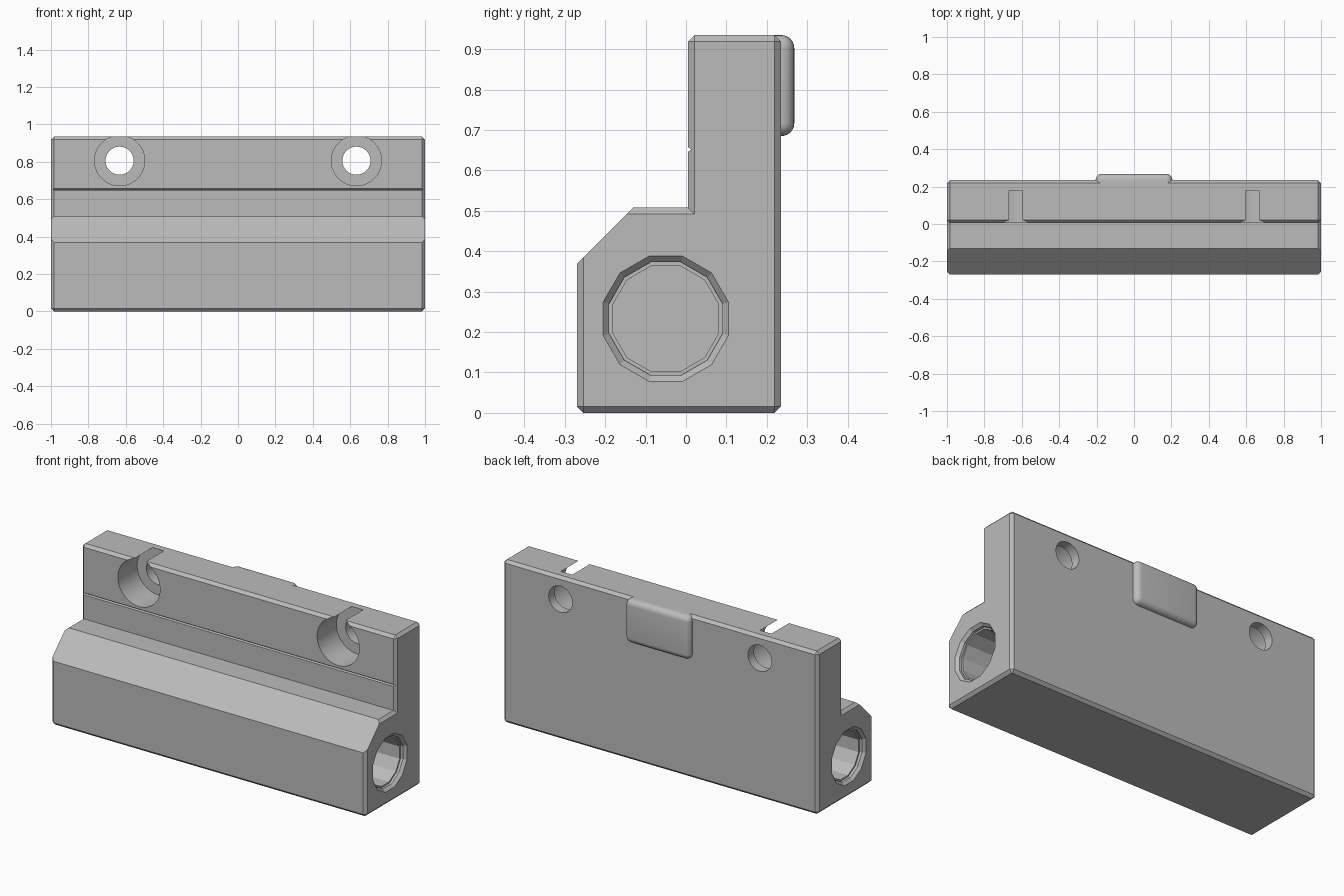
import bpy, bmesh, math

cube = bpy.data.objects.get("Cube")
if cube:
    bpy.data.objects.remove(cube, do_unlink=True)

grey = bpy.data.materials.new("plain_grey")
grey.use_nodes = True
grey.diffuse_color = (0.5, 0.5, 0.5, 1)
grey.node_tree.nodes["Principled BSDF"].inputs["Base Color"].default_value = (0.5, 0.5, 0.5, 1)


def make_object(name, bm):
    bmesh.ops.recalc_face_normals(bm, faces=bm.faces)
    mesh = bpy.data.meshes.new(name)
    bm.to_mesh(mesh)
    bm.free()
    mesh.materials.append(grey)
    obj = bpy.data.objects.new(name, mesh)
    bpy.context.collection.objects.link(obj)
    return obj


def loft(name, rings):
    """Skin a list of equal rings and cap both ends."""
    bm = bmesh.new()
    rows = [[bm.verts.new(p) for p in ring] for ring in rings]
    count = len(rows[0])
    for a, b in zip(rows, rows[1:]):
        for i in range(count):
            j = (i + 1) % count
            bm.faces.new((a[i], a[j], b[j], b[i]))
    bm.faces.new(rows[0])
    bm.faces.new(rows[-1])
    bmesh.ops.remove_doubles(bm, verts=bm.verts, dist=1e-5)
    return make_object(name, bm)


def prism(name, points, half):
    return loft(name, [[(x, y, z) for y, z in points] for x in (-half, half)])


def cut(target, cutter):
    mod = target.modifiers.new(cutter.name, "BOOLEAN")
    mod.operation = "DIFFERENCE"
    mod.solver = "EXACT"
    mod.object = cutter
    cutter.hide_render = True
    bpy.context.view_layer.objects.active = target
    bpy.ops.object.modifier_apply(modifier=mod.name)
    bpy.data.objects.remove(cutter, do_unlink=True)


def smooth(obj, degrees):
    bpy.ops.object.select_all(action="DESELECT")
    obj.select_set(True)
    bpy.context.view_layer.objects.active = obj
    bpy.ops.object.shade_smooth_by_angle(angle=math.radians(degrees))


# Stepped body with chamfered edges
FRONT, STEP, BACK = -0.27, 0.005, 0.235
SHELF, TOP, C = 0.508, 0.935, 0.016
# Corner position and the direction pointing into the section
corners = [(FRONT, 0, 1, 1, True), (BACK, 0, -1, 1, True),
           (BACK, TOP, -1, -1, True), (STEP, TOP, 1, -1, True),
           (STEP, SHELF, 1, -1, False), (FRONT, SHELF, 1, -1, False)]
outer, inner = [], []
for k, (y, z, dy, dz, chamfered) in enumerate(corners):
    pair = [(y, z + dz * C), (y + dy * C, z)] if chamfered else [(y, z)]
    if k % 2:
        pair.reverse()
    outer += pair
    inner += [(y + dy * C, z + dz * C)] * len(pair)
sections = [(-1, inner), (C - 1, outer), (1 - C, outer), (1, inner)]
body = loft("body", [[(x, y, z) for y, z in pts] for x, pts in sections])

# Sloped front edge of the shelf
cut(body, prism("slope_cutter", [(-0.37, 0.27), (-0.03, 0.608), (-0.37, 0.608)], 1.1))

# Fine groove along the upright
cut(body, prism("groove_cutter", [(-0.005, 0.639), (0.013, 0.652), (-0.005, 0.665)], 1.1))


def rings_along(axis, profile, center, sides):
    """Rings of (position, radius) along the x or y axis."""
    rings = []
    for pos, r in profile:
        ring = []
        for i in range(sides):
            a = 2 * math.pi * (i + 0.5) / sides
            u, z = center[0] + r * math.cos(a), center[1] + r * math.sin(a)
            ring.append((pos, u, z) if axis == "x" else (u, pos, z))
        rings.append(ring)
    return rings


# Mirrored pairs: twelve-sided end sockets and counterbored screw holes
flat = 1 / math.cos(math.pi / 12)
for s in (-1, 1):
    socket = [(1.016, 0.17), (0.984, 0.14), (0.97, 0.14), (0.97, 0.131), (0.2, 0.131)]
    profile = [(s * x, r * flat) for x, r in socket]
    cut(body, loft("socket_cutter", rings_along("x", profile, (-0.05, 0.233), 12)))
    screw = [(-0.1, 0.134), (0.18, 0.134), (0.18, 0.075), (0.4, 0.075)]
    cut(body, loft("screw_cutter", rings_along("y", screw, (s * 0.633, 0.806), 64)))
smooth(body, 20)

# Rounded pad on the back
bm = bmesh.new()
bmesh.ops.create_cube(bm, size=1)
for v in bm.verts:
    v.co = (v.co.x * 0.41, 0.268 if v.co.y > 0 else 0.219, 0.81 + v.co.z * 0.25)
edges = [e for e in bm.edges if any(v.co.y > 0.25 for v in e.verts)]
bmesh.ops.bevel(bm, geom=edges, offset=0.032, segments=6, profile=0.5, affect="EDGES")
smooth(make_object("back_pad", bm), 30)
